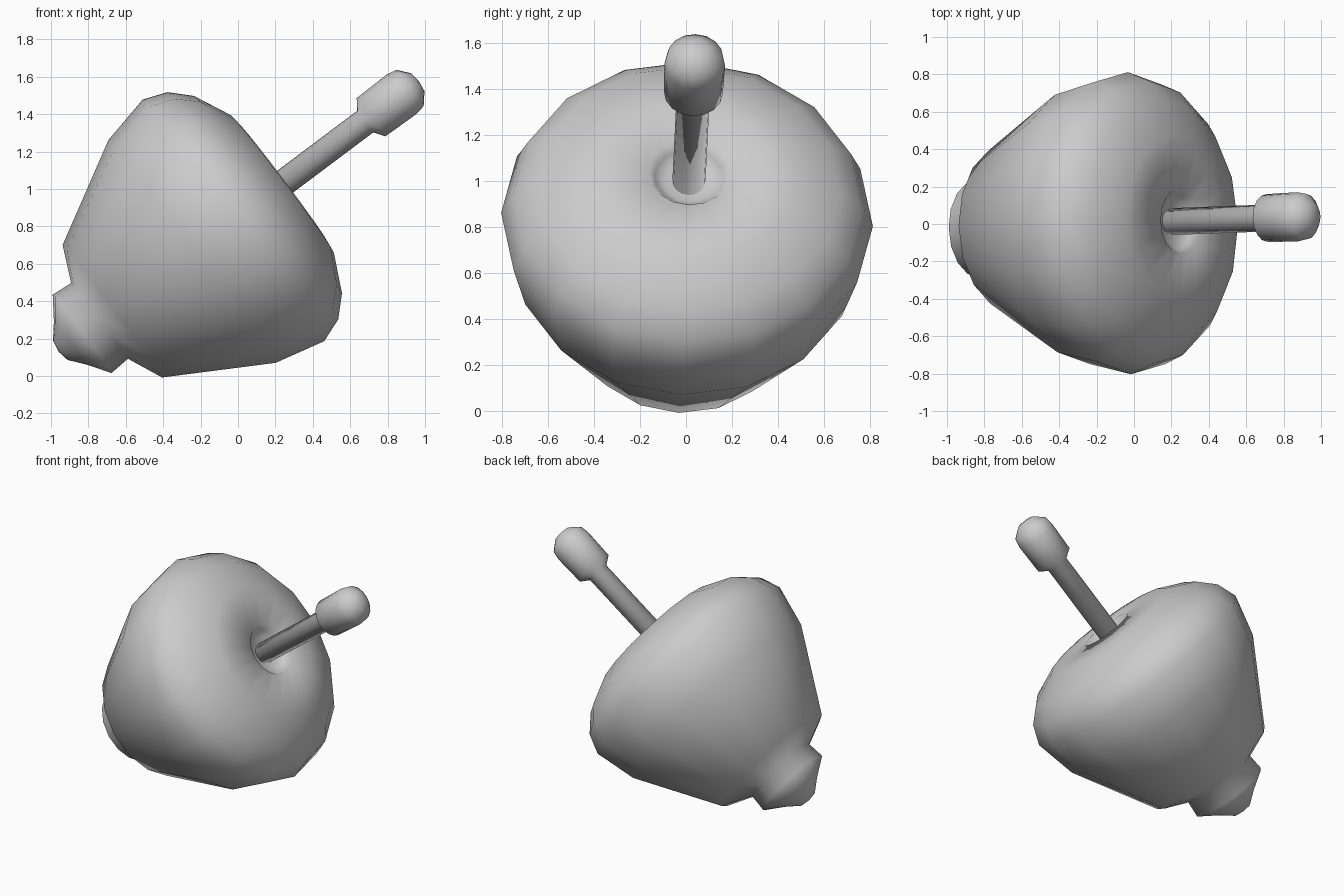
import bpy, bmesh, math
from mathutils import Matrix, Vector

if "Cube" in bpy.data.objects:
    bpy.data.objects.remove(bpy.data.objects["Cube"])

# Tilted spin axis shared by every part
axis = Vector((0.8, 0.03, 0.6)).normalized()
side = Vector((0.014, 1.0, -0.018))
side = (side - side.dot(axis) * axis).normalized()
up = side.cross(axis)
tilt = Matrix((up, side, axis)).transposed().to_4x4()
tilt.translation = Vector((-0.408, -0.01, 0.544))


def lathe(name, profile, sides):
    """Turn (height along axis, radius) pairs into a smooth round part."""
    bm = bmesh.new()
    rings = []
    for h, r in profile:
        if r == 0:
            rings.append([bm.verts.new((0, 0, h))] * sides)
        else:
            rings.append([bm.verts.new((r * math.cos(math.tau * i / sides),
                                        r * math.sin(math.tau * i / sides), h))
                          for i in range(sides)])
    for a, b in zip(rings, rings[1:]):
        for i in range(sides):
            j = (i + 1) % sides
            quad = list(dict.fromkeys((a[i], a[j], b[j], b[i])))
            bm.faces.new(quad)
    bmesh.ops.recalc_face_normals(bm, faces=bm.faces)
    for f in bm.faces:
        f.smooth = True
    mesh = bpy.data.meshes.new(name)
    bm.to_mesh(mesh)
    bm.free()
    obj = bpy.data.objects.new(name, mesh)
    obj.matrix_world = tilt
    bpy.context.collection.objects.link(obj)
    return obj


# Body: nose tip, collar, bulging cone, flat face and dished socket
lathe("top_body", [
    (-0.69, 0), (-0.678, 0.065), (-0.612, 0.145), (-0.532, 0.262),
    (-0.416, 0.253), (-0.33, 0.443), (0.203, 0.745), (0.48, 0.808),
    (0.61, 0.76), (0.71, 0.66), (0.806, 0.46), (0.814, 0.38),
    (0.82, 0.175), (0.785, 0.15), (0.755, 0.11), (0.75, 0)], 16)

# Handle: thin rod with a rounded knob
lathe("handle", [
    (0.74, 0), (0.74, 0.072), (1.36, 0.072), (1.40, 0.128),
    (1.60, 0.132), (1.66, 0.122), (1.712, 0.06), (1.72, 0)], 16)
